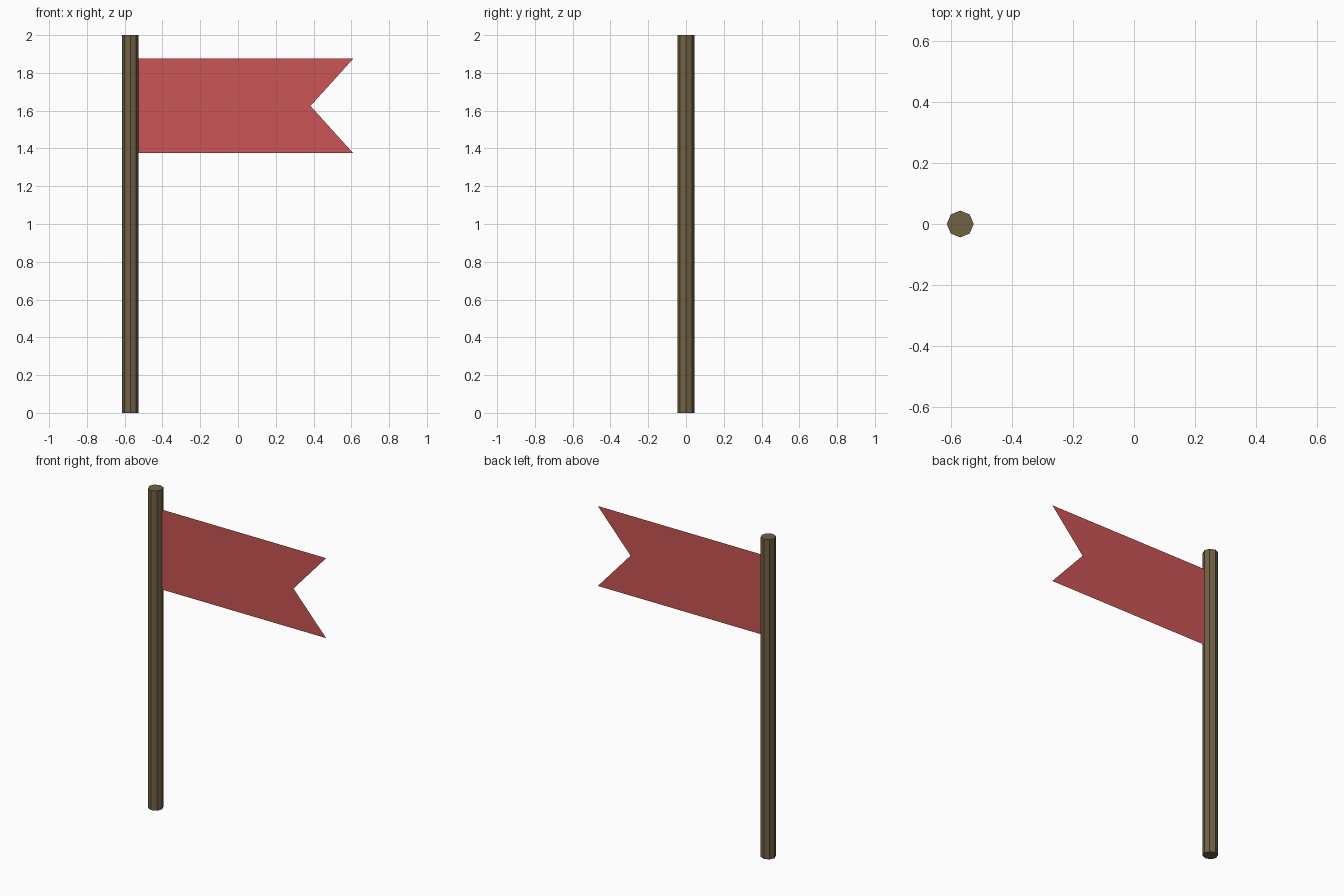
import bpy

if "Cube" in bpy.data.objects:
    bpy.data.objects.remove(bpy.data.objects["Cube"])

POLE_X, POLE_R = -0.57, 0.044


def colour(obj, name, rgb):
    mat = bpy.data.materials.new(name)
    mat.diffuse_color = (*rgb, 1)
    mat.use_nodes = True
    mat.node_tree.nodes["Principled BSDF"].inputs["Base Color"].default_value = mat.diffuse_color
    obj.data.materials.append(mat)


# Eight-sided wooden pole
bpy.ops.mesh.primitive_cylinder_add(vertices=8, radius=POLE_R, depth=2,
                                    location=(POLE_X, 0, 1))
pole = bpy.context.object
pole.name = "pole"
colour(pole, "wood", (0.17, 0.12, 0.06))

# Swallow-tailed flag: a single thin sheet starting at the pole's edge
left, right, notch = POLE_X + POLE_R, 0.61, 0.384
low, mid, high = 1.375, 1.625, 1.875
outline = [(left, low), (right, low), (notch, mid), (right, high), (left, high)]
mesh = bpy.data.meshes.new("flag")
mesh.from_pydata([(x, 0, z) for x, z in outline], [], [range(len(outline))])
flag = bpy.data.objects.new("flag", mesh)
bpy.context.collection.objects.link(flag)
colour(flag, "red_cloth", (0.60, 0.09, 0.09))
